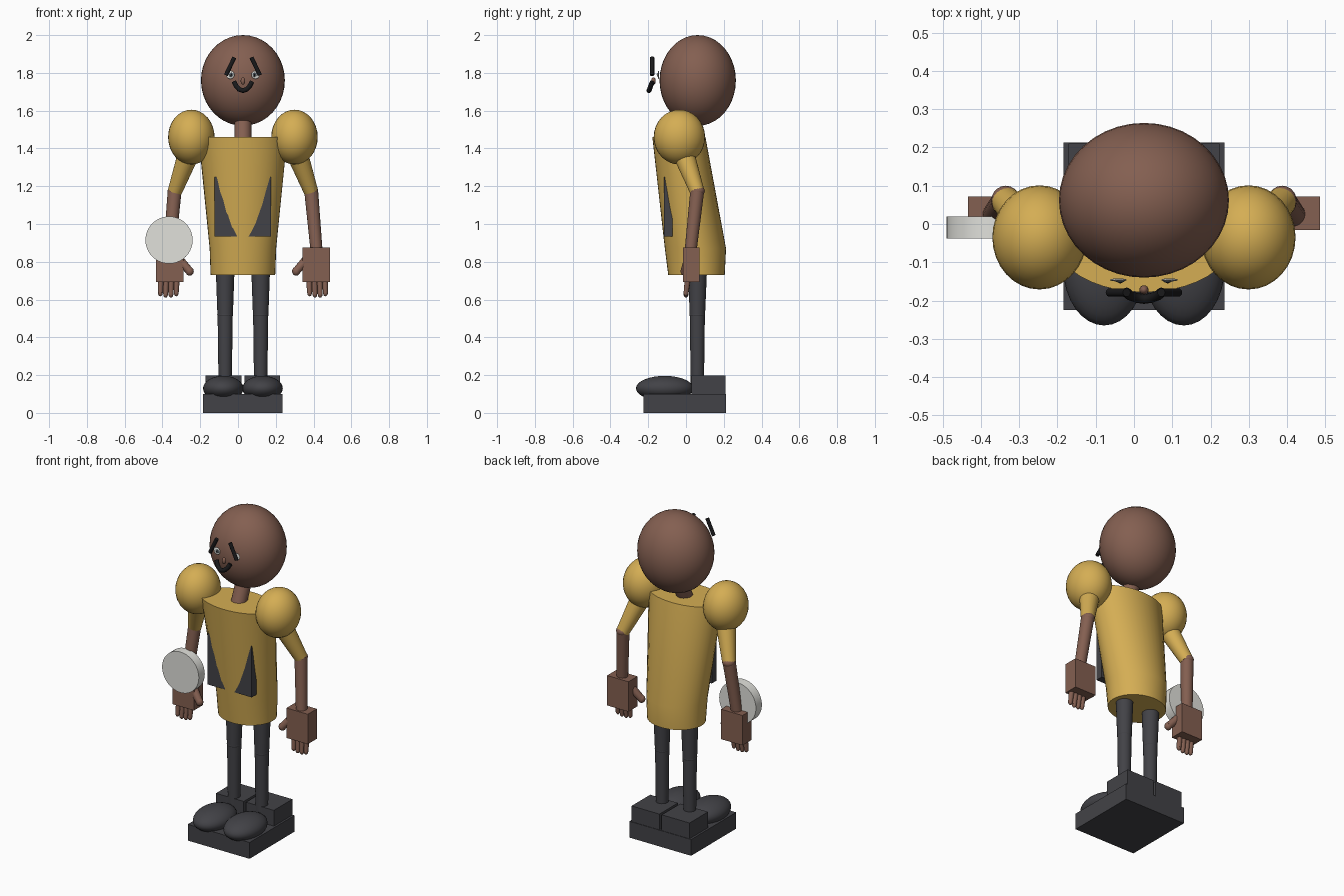
import bpy, bmesh, math
from mathutils import Vector, Matrix

if "Cube" in bpy.data.objects:
    bpy.data.objects.remove(bpy.data.objects["Cube"])

CX = 0.026  # symmetry axis of the figure


def material(name, rgb):
    m = bpy.data.materials.new(name)
    m.diffuse_color = (*rgb, 1)
    m.use_nodes = True
    m.node_tree.nodes["Principled BSDF"].inputs["Base Color"].default_value = m.diffuse_color
    return m


SKIN = material("brown", (0.23, 0.115, 0.082))
YELLOW = material("yellow", (0.66, 0.42, 0.088))
DARK = material("charcoal", (0.055, 0.055, 0.063))
WHITE = material("off_white", (0.75, 0.75, 0.71))
BLACK = material("black", (0.01, 0.01, 0.011))
GREY = material("eye_grey", (0.12, 0.15, 0.17))


def make(name, bm, mat, smooth=True):
    bmesh.ops.recalc_face_normals(bm, faces=bm.faces)
    me = bpy.data.meshes.new(name)
    bm.to_mesh(me)
    bm.free()
    me.materials.append(mat)
    ob = bpy.data.objects.new(name, me)
    bpy.context.collection.objects.link(ob)
    if smooth:
        bpy.context.view_layer.objects.active = ob
        ob.select_set(True)
        bpy.ops.object.shade_smooth_by_angle(angle=math.radians(40))
        ob.select_set(False)
    return ob


def ball(name, c, r, mat, seg=32):
    bm = bmesh.new()
    bmesh.ops.create_uvsphere(bm, u_segments=seg, v_segments=seg // 2, radius=1)
    bmesh.ops.transform(bm, verts=bm.verts,
                        matrix=Matrix.Translation(c) @ Matrix.Diagonal((*r, 1)))
    return make(name, bm, mat)


def box(name, lo, hi, mat):
    lo, hi = Vector(lo), Vector(hi)
    bm = bmesh.new()
    bmesh.ops.create_cube(bm, size=1)
    bmesh.ops.transform(bm, verts=bm.verts, matrix=Matrix.Translation((lo + hi) / 2)
                        @ Matrix.Diagonal((*(hi - lo), 1)))
    return make(name, bm, mat, False)


def limb(name, a, b, ra, rb, mat, seg=24):
    a, b = Vector(a), Vector(b)
    d = b - a
    bm = bmesh.new()
    bmesh.ops.create_cone(bm, cap_ends=True, segments=seg, radius1=ra, radius2=rb, depth=d.length)
    rot = d.to_track_quat('Z', 'Y').to_matrix().to_4x4()
    bmesh.ops.transform(bm, verts=bm.verts, matrix=Matrix.Translation((a + b) / 2) @ rot)
    return make(name, bm, mat)


def tube(name, pts, r, mat):
    cu = bpy.data.curves.new(name, 'CURVE')
    cu.dimensions = '3D'
    cu.bevel_depth = r
    cu.bevel_resolution = 3
    cu.use_fill_caps = True
    sp = cu.splines.new('POLY')
    sp.points.add(len(pts) - 1)
    for p, q in zip(sp.points, pts):
        p.co = (*q, 1)
    cu.materials.append(mat)
    ob = bpy.data.objects.new(name, cu)
    bpy.context.collection.objects.link(ob)
    return ob


# torso: loft of ellipses, each ring is (z, half width, front y, back y)
bm = bmesh.new()
rings = []
for z, rx, yf, yb in [(0.73, 0.171, -0.094, 0.205), (0.87, 0.176, -0.112, 0.212),
                      (1.46, 0.235, -0.178, 0.103)]:
    ring = []
    for i in range(40):
        t = math.tau * i / 40
        ring.append(bm.verts.new((CX + rx * math.cos(t),
                                  (yf + yb) / 2 + (yb - yf) / 2 * math.sin(t), z)))
    rings.append(ring)
for lower, upper in zip(rings, rings[1:]):
    for i in range(40):
        j = (i + 1) % 40
        bm.faces.new((lower[i], lower[j], upper[j], upper[i]))
bm.faces.new(rings[0])
bm.faces.new(rings[-1])
make("torso", bm, YELLOW)

# chest panel sunk into the curved torso front
box("chest_panel", (-0.125, -0.117, 0.935), (0.175, -0.072, 1.25), DARK)

# head and neck
ball("head", (CX, 0.062, 1.76), (0.222, 0.202, 0.24), SKIN, 40)
limb("neck", (CX, -0.04, 1.42), (CX, 0.02, 1.56), 0.045, 0.045, SKIN)

# nose and mouth
ball("nose", (CX, -0.172, 1.757), (0.012, 0.012, 0.02), SKIN, 16)
tube("mouth", [(CX + x, y, z) for x, y, z in
               [(-0.047, -0.178, 1.752), (-0.036, -0.187, 1.73), (-0.02, -0.193, 1.713),
                (0, -0.196, 1.706), (0.02, -0.193, 1.713), (0.036, -0.187, 1.73),
                (0.047, -0.178, 1.752)]], 0.013, BLACK)

for side, s in (("left", -1), ("right", 1)):
    def X(x):
        return CX + s * x

    # eye and brow
    ball(side + "_eye", (X(0.067), -0.146, 1.79), (0.022, 0.004, 0.022), WHITE, 20)
    ball(side + "_iris", (X(0.062), -0.150, 1.79), (0.011, 0.003, 0.011), GREY, 16)
    ball(side + "_pupil", (X(0.062), -0.153, 1.79), (0.005, 0.002, 0.006), BLACK, 12)
    limb(side + "_brow", (X(0.09), -0.179, 1.788), (X(0.045), -0.179, 1.882),
         0.011, 0.011, BLACK, 12)

    # arm
    ball(side + "_shoulder", (X(0.273), -0.035, 1.46), (0.123, 0.136, 0.145), YELLOW)
    limb(side + "_sleeve", (X(0.27), -0.03, 1.42), (X(0.361), 0.06, 1.17), 0.062, 0.038, YELLOW)
    ball(side + "_elbow", (X(0.361), 0.06, 1.175), (0.038, 0.04, 0.03), SKIN, 20)
    limb(side + "_forearm", (X(0.361), 0.06, 1.18), (X(0.395), 0.018, 0.80), 0.037, 0.031, SKIN)

    # hand
    xs = sorted((X(0.315), X(0.46)))
    box(side + "_palm", (xs[0], -0.016, 0.692), (xs[1], 0.072, 0.876), SKIN)
    for k in range(4):
        x = 0.350 + 0.028 * k
        tip = 0.628 if k in (1, 2) else 0.635
        limb(f"{side}_finger_{k + 1}", (X(x), 0.012, 0.73), (X(x + 0.003), 0.0, tip),
             0.017, 0.013, SKIN, 14)
        ball(f"{side}_fingertip_{k + 1}", (X(x + 0.003), 0.0, tip), (0.013, 0.013, 0.018), SKIN, 14)
    limb(side + "_thumb", (X(0.335), 0.012, 0.81), (X(0.282), -0.008, 0.75), 0.024, 0.021, SKIN, 16)
    ball(side + "_thumb_tip", (X(0.282), -0.008, 0.75), (0.022, 0.021, 0.024), SKIN, 16)

    # leg
    limb(side + "_thigh", (X(0.094), 0.062, 0.80), (X(0.094), 0.06, 0.52), 0.051, 0.041, DARK)
    ball(side + "_knee", (X(0.094), 0.06, 0.52), (0.042, 0.042, 0.022), DARK, 20)
    limb(side + "_shin", (X(0.094), 0.06, 0.52), (X(0.094), 0.06, 0.14), 0.040, 0.035, DARK)

    # shoe
    xs = sorted((X(0.0), X(0.21)))
    box(side + "_sole", (xs[0], -0.225, 0), (xs[1], 0.213, 0.1), DARK)
    xs = sorted((X(0.008), X(0.197)))
    box(side + "_heel", (xs[0], 0.03, 0.09), (xs[1], 0.21, 0.197), DARK)
    ball(side + "_toe", (X(0.104), -0.113, 0.13), (0.107, 0.152, 0.066), DARK)

# round disc held by one hand, shaded smoothly over its rim
disc = limb("hand_disc", (-0.365, -0.038, 0.915), (-0.365, 0.02, 0.915), 0.125, 0.125, WHITE, 40)
